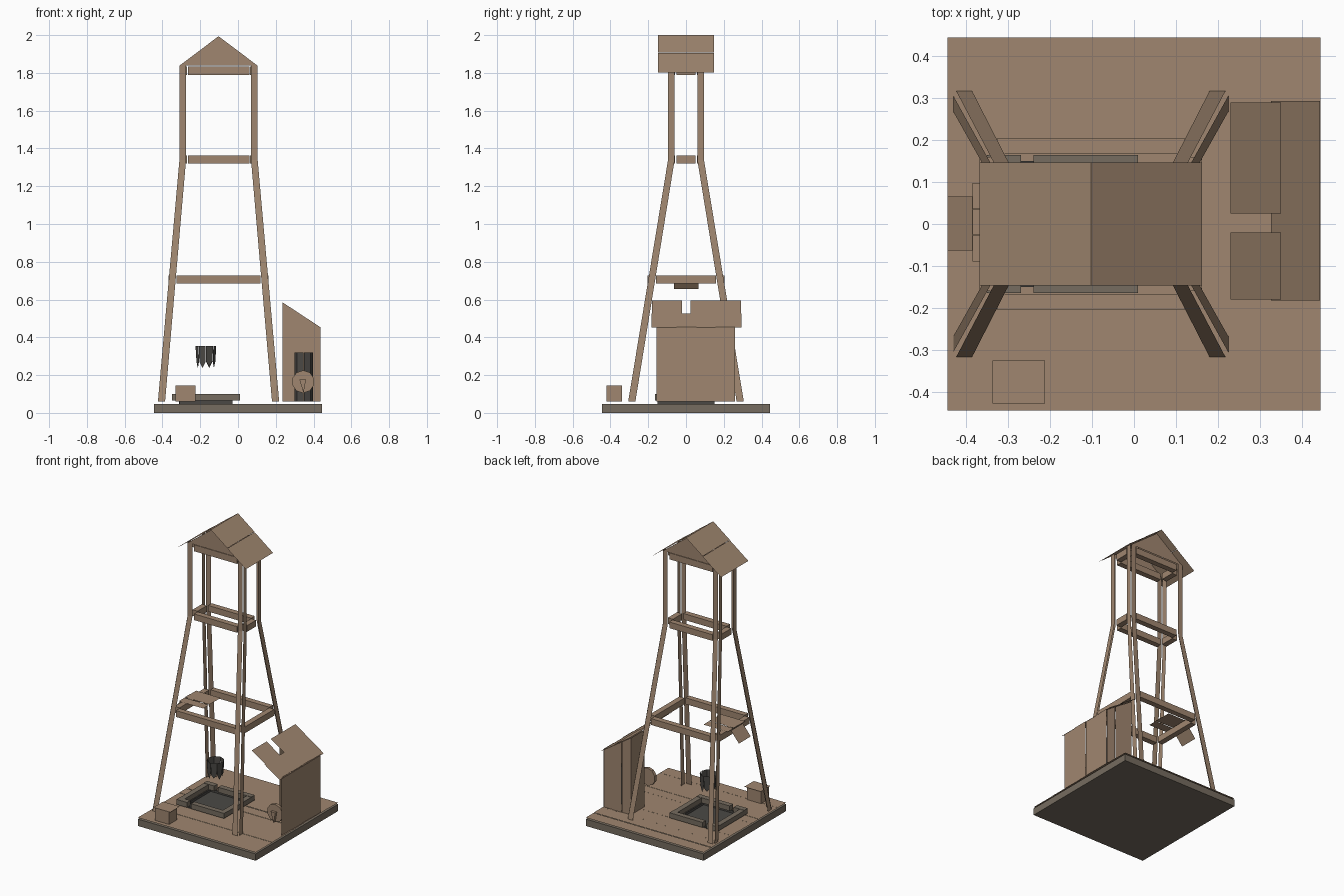
import bpy
import math
import random
from mathutils import Vector

random.seed(4)
if "Cube" in bpy.data.objects:
    bpy.data.objects.remove(bpy.data.objects["Cube"])


def material(name, rgb):
    m = bpy.data.materials.new(name)
    m.use_nodes = True
    m.diffuse_color = (*rgb, 1)
    m.node_tree.nodes["Principled BSDF"].inputs["Base Color"].default_value = (*rgb, 1)
    return m


WOOD = material("weathered wood", (0.35, 0.24, 0.16))
STONE = material("grey stone", (0.18, 0.15, 0.115))
DARK = material("dark iron", (0.07, 0.066, 0.06))
UP = (0, 0, 1)


def part(name, mat, polys):
    """One object from a list of polygons."""
    verts, faces = [], []
    for poly in polys:
        faces.append(range(len(verts), len(verts) + len(poly)))
        verts += [tuple(p) for p in poly]
    me = bpy.data.meshes.new(name)
    me.from_pydata(verts, [], [list(f) for f in faces])
    me.materials.append(mat)
    ob = bpy.data.objects.new(name, me)
    bpy.context.collection.objects.link(ob)
    return ob


def panel(pts, out):
    """A flat board whose face points towards out."""
    p = [Vector(q) for q in pts]
    n = (p[1] - p[0]).cross(p[2] - p[0])
    return p if n.dot(Vector(out)) > 0 else p[::-1]


def prism(pts, depth):
    """Solid from a flat outline pushed along a vector."""
    a = [Vector(q) for q in pts]
    d = Vector(depth)
    b = [q + d for q in a]
    mid = sum(a + b, Vector()) / (2 * len(a))
    polys = [a, b] + [[a[i - 1], a[i], b[i], b[i - 1]] for i in range(len(a))]
    return [panel(f, sum(f, Vector()) / len(f) - mid) for f in polys]


def box(x0, x1, y0, y1, z0, z1):
    return prism([(x0, y0, z0), (x1, y0, z0), (x1, y1, z0), (x0, y1, z0)], (0, 0, z1 - z0))


def flat(x0, x1, y0, y1, z0, z1=None):
    """Thin sheet facing up, sloping from z0 at x0 to z1 at x1."""
    z1 = z0 if z1 is None else z1
    return panel([(x0, y0, z0), (x1, y0, z1), (x1, y1, z1), (x0, y1, z0)], UP)


# Ground slab and floor boards, left open around the pit
H = 0.445
part("ground_slab", STONE, box(-H, H, -H, H, 0, 0.047))
boards = []
seams = [-H, -0.355, -0.265, -0.15, -0.075, 0, 0.075, 0.15, 0.265, 0.36, H]
for y0, y1 in zip(seams, seams[1:]):
    z = 0.058 + random.uniform(-0.002, 0.002)
    if abs(y0 + y1) < 0.3:
        boards += [flat(-H, -0.31, y0, y1, z), flat(-0.03, H, y0, y1, z)]
    else:
        boards.append(flat(-H, H, y0, y1, z))
part("floor_boards", WOOD, boards)

# Pit with raised rim
part("pit_floor", DARK, [flat(-0.31, -0.03, -0.145, 0.145, 0.05)])
lining, rim = [], []
for s in (-1, 1):
    lining += box(-0.31, -0.03, s * 0.145 - 0.005, s * 0.145 + 0.005, 0.045, 0.066)
    rim += box(-0.35, -0.27, s * 0.147 - 0.018, s * 0.147 + 0.018, 0.065, 0.1)
    rim += box(-0.24, 0.01, s * 0.147 - 0.018, s * 0.147 + 0.018, 0.065, 0.1)
    x = -0.17 + s * 0.162
    rim += box(x - 0.018, x + 0.018, -0.129, 0.129, 0.065, 0.098)
    x = -0.17 + s * 0.138
    lining += box(x - 0.004, x + 0.004, -0.14, 0.14, 0.045, 0.066)
part("pit_lining", DARK, lining)
part("pit_rim", STONE, rim)

# Tower legs: two boards at right angles, kinked at the waist
CX = -0.103
# height, x of inner edge, outer edge, side board; then the same for y
LEVELS = [(0.06, 0.283, 0.321, 0.328, 0.268, 0.306, 0.317),
          (1.34, 0.172, 0.207, 0.211, 0.06, 0.095, 0.1),
          (1.84, 0.172, 0.207, 0.211, 0.06, 0.095, 0.1)]
for sx, xname in ((-1, "right"), (1, "left")):
    for sy, yname in ((-1, "front"), (1, "back")):
        leg = []
        for a, b in zip(LEVELS, LEVELS[1:]):
            def pt(lv, i, j):
                return (CX + sx * lv[i], sy * lv[j], lv[0])
            leg.append(panel([pt(a, 1, 6), pt(a, 2, 6), pt(b, 2, 6), pt(b, 1, 6)], (0, sy, 0)))
            leg.append(panel([pt(a, 3, 4), pt(a, 3, 5), pt(b, 3, 5), pt(b, 3, 4)], (sx, 0, 0)))
        part(f"{yname}_{xname}_leg", WOOD, leg)

# Rings of cross beams
for name, z0, z1, ox, oy in (("lower", 0.685, 0.728, 0.265, 0.205),
                             ("waist", 1.32, 1.362, 0.205, 0.095),
                             ("top", 1.79, 1.834, 0.205, 0.095)):
    ring = []
    for s in (-1, 1):
        ys = sorted((s * oy, s * (oy - 0.038)))
        xs = sorted((CX + s * ox, CX + s * (ox - 0.038)))
        ring += box(CX - ox + 0.042, CX + ox - 0.042, *ys, z0, z1)
        ring += box(*xs, 0.045 - oy, oy - 0.045, z0, z1)
    part(f"{name}_beams", WOOD, ring)

# Roof sheets and gables
sheets, gables = [], []
for s in (-1, 1):
    for d0, d1, lift in ((0, 0.125, 0), (0.125, 0.265, -0.002)):
        sheets.append(panel([(CX + s * d, y, 2 - 0.744 * d + lift)
                             for d, y in ((d0, -0.147), (d1, -0.147), (d1, 0.147), (d0, 0.147))], UP))
    gables.append(panel([(CX - 0.207, s * 0.098, 1.838), (CX + 0.207, s * 0.098, 1.838),
                         (CX, s * 0.098, 1.994)], (0, s, 0)))
part("tower_roof", WOOD, sheets)
part("tower_gables", WOOD, gables)

# Small landing with one hanging board
landing = [flat(-0.385, -0.2, y0, y1, 0.732 + dz)
           for y0, y1, dz in ((-0.09, -0.027, 0), (-0.025, 0.034, 0.002), (0.036, 0.098, 0))]
part("landing_boards", WOOD, landing)
part("hanging_board", WOOD, [flat(-0.445, -0.385, -0.063, 0.065, 0.655, 0.728)])


# Bucket and barrel from tapered staves
def staves(cx, cy, r_low, r_high, z_low, z_high, tip):
    polys = []
    n = 8
    for i in range(n):
        a0, am, a1 = (2 * math.pi * (i + k) / n for k in (0.03, 0.5, 0.97))

        def at(a, r, z):
            return (cx + r * math.cos(a), cy + r * math.sin(a), z)
        drop = tip * (1 if i % 2 else 0.7)
        pts = [at(a0, r_high, z_high), at(a0, r_low, z_low)]
        if tip:
            pts.append(at(am, r_low * 0.92, z_low - drop))
        pts += [at(a1, r_low, z_low), at(a1, r_high, z_high)]
        polys.append(panel(pts, (math.cos(am), math.sin(am), 0)))
    ring = [(cx + r_low * math.cos(math.tau * i / n), cy + r_low * math.sin(math.tau * i / n), z_low + 0.004)
            for i in range(n)]
    return polys + [panel(ring, UP)]


part("bucket", DARK, staves(-0.17, 0, 0.05, 0.055, 0.272, 0.355, 0.035))
part("barrel", DARK, staves(0.348, 0.12, 0.05, 0.05, 0.06, 0.32, 0))


# Open-fronted shed of upright boards with a sloped roof
def shed_z(x):
    return 0.595 - 0.657 * (x - 0.23)


walls = []
ys = [-0.155, -0.05, 0.055, 0.155, 0.26]
for i, (y0, y1) in enumerate(zip(ys, ys[1:])):
    x = 0.438 + 0.003 * (i % 2)
    walls.append(panel([(x, y0, 0.06), (x, y1, 0.06), (x, y1, 0.456), (x, y0, 0.456)], (1, 0, 0)))
xs = [0.235, 0.303, 0.371, 0.438]
for i, (x0, x1) in enumerate(zip(xs, xs[1:])):
    y = 0.258 + 0.003 * (i % 2)
    walls.append(panel([(x0, y, 0.06), (x1, y, 0.06), (x1, y, shed_z(x1) - 0.006),
                        (x0, y, shed_z(x0) - 0.006)], (0, 1, 0)))
walls.append(panel([(0.235, 0.11, 0.06), (0.235, 0.258, 0.06), (0.235, 0.258, 0.585),
                    (0.235, 0.11, 0.585)], (-1, 0, 0)))
part("shed_walls", WOOD, walls)
rows = [(0.23, 0.35, 0.025, 0.29, 0), (0.23, 0.35, -0.18, -0.02, 0), (0.327, 0.443, -0.183, 0.293, -0.004)]
part("shed_roof", WOOD, [flat(x0, x1, y0, y1, shed_z(x0) + dz, shed_z(x1) + dz)
                         for x0, x1, y0, y1, dz in rows])

# Grinding wheel with its wedge
wheel = [(0.345 + 0.06 * math.cos(math.tau * (i + 0.5) / 10), -0.094, 0.165 + 0.06 * math.sin(math.tau * (i + 0.5) / 10))
         for i in range(10)]
part("grinding_wheel", WOOD, prism(wheel, (0, 0.02, 0)))
part("wheel_wedge", WOOD, prism([(0.325, -0.112, 0.177), (0.36, -0.112, 0.177), (0.347, -0.112, 0.105)], (0, 0.018, 0)))

# Crate with loose lid
part("crate", WOOD, box(-0.33, -0.225, -0.422, -0.338, 0.06, 0.146))
part("crate_lid", WOOD, [flat(-0.338, -0.212, -0.428, -0.325, 0.149)])
